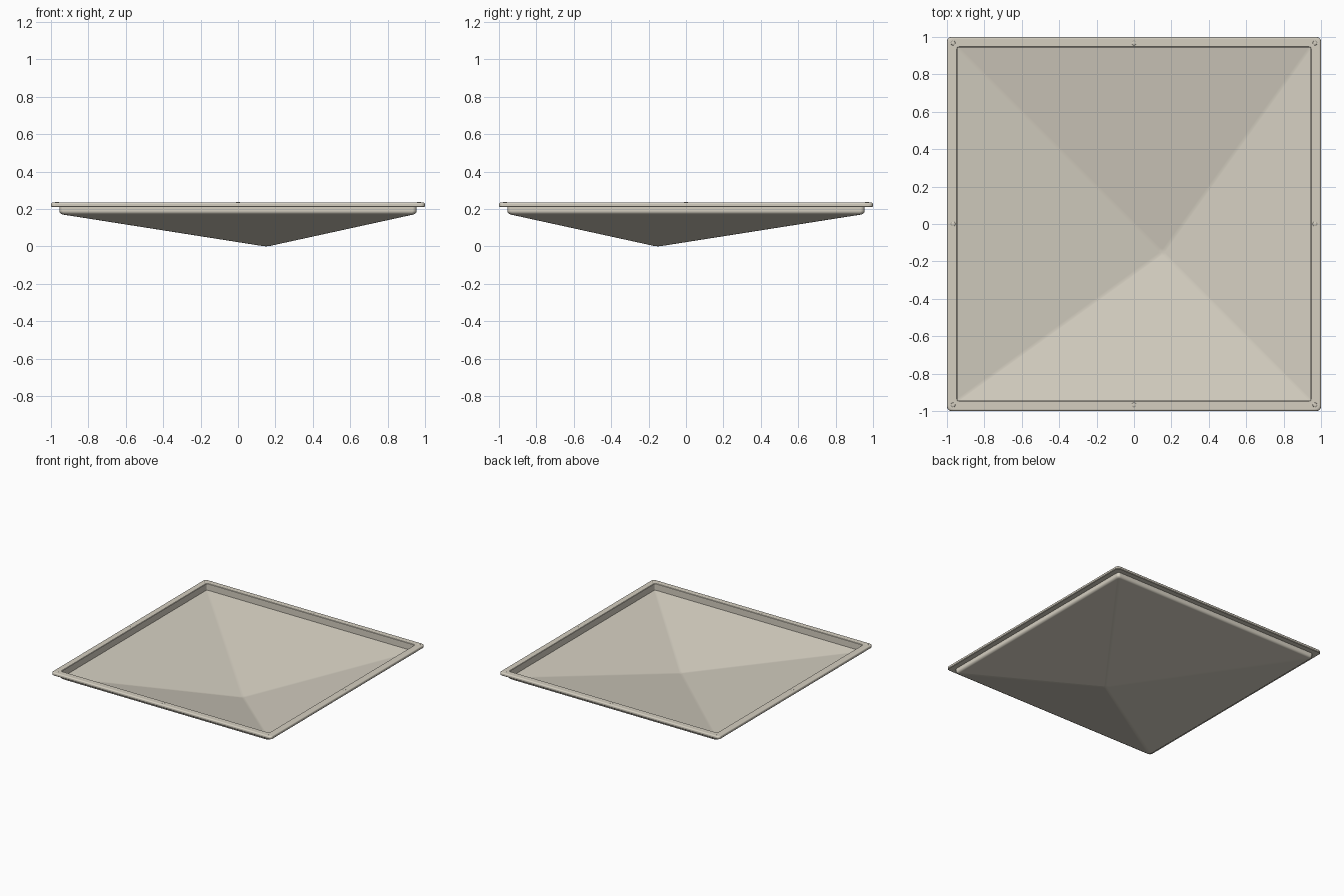
import bpy
import bmesh
import math

cube = bpy.data.objects.get("Cube")
if cube:
    bpy.data.objects.remove(cube, do_unlink=True)

mat = bpy.data.materials.new("warm_stone_grey")
mat.use_nodes = True
colour = (0.66, 0.62, 0.53, 1)
mat.diffuse_color = colour
mat.node_tree.nodes["Principled BSDF"].inputs["Base Color"].default_value = colour

DRAIN = (0.15, -0.15)   # lowest point of the sloping floor
RIM_TOP, RIM_BOTTOM = 0.235, 0.21
STEPS = 4


def ring(bm, half, z, radius, centre=(0, 0)):
    """Rounded square loop of vertices."""
    verts = []
    for corner in range(4):
        base = math.pi / 2 * corner
        sx = 1 if corner in (0, 3) else -1
        sy = 1 if corner < 2 else -1
        for i in range(STEPS + 1):
            a = base + math.pi / 2 * i / STEPS
            x = sx * (half - radius) + radius * math.cos(a)
            y = sy * (half - radius) + radius * math.sin(a)
            verts.append(bm.verts.new((centre[0] + x, centre[1] + y, z)))
    return verts


def finish(obj):
    obj.data.materials.append(mat)
    bpy.ops.object.select_all(action="DESELECT")
    obj.select_set(True)
    bpy.context.view_layer.objects.active = obj
    bpy.ops.object.shade_smooth_by_angle(angle=math.radians(35))


# Tray shell: inside floor, inner wall, rim, outer wall, sloping underside
bm = bmesh.new()
loops = [
    ring(bm, 0.02, 0.013, 0.015, DRAIN),
    ring(bm, 0.945, 0.18, 0.012),
    ring(bm, 0.945, RIM_TOP - 0.003, 0.012),
    ring(bm, 0.948, RIM_TOP, 0.013),
]
for i in range(4):      # rounded outer lip
    a = math.pi / 2 * i / 3
    loops.append(ring(bm, 0.99 + 0.01 * math.sin(a),
                      RIM_TOP - 0.01 + 0.01 * math.cos(a), 0.025))
loops += [
    ring(bm, 1.0, RIM_BOTTOM + 0.004, 0.025),
    ring(bm, 0.996, RIM_BOTTOM, 0.025),
    ring(bm, 0.955, RIM_BOTTOM, 0.022),
]
for i in range(5):      # rounded lower edge
    a = math.radians(80) * i / 4
    loops.append(ring(bm, 0.935 + 0.02 * math.cos(a),
                      0.19 - 0.02 * math.sin(a), 0.022))
loops.append(ring(bm, 0.02, 0.002, 0.015, DRAIN))

for lower, upper in zip(loops, loops[1:]):
    n = len(lower)
    for i in range(n):
        j = (i + 1) % n
        bm.faces.new((lower[i], lower[j], upper[j], upper[i]))
for loop, z in ((loops[0], 0.011), (loops[-1], 0)):
    tip = bm.verts.new((*DRAIN, z))
    for i, v in enumerate(loop):
        bm.faces.new((v, loop[(i + 1) % len(loop)], tip))
bmesh.ops.recalc_face_normals(bm, faces=bm.faces)

mesh = bpy.data.meshes.new("shallow_tray")
bm.to_mesh(mesh)
bm.free()
tray = bpy.data.objects.new("shallow_tray", mesh)
bpy.context.collection.objects.link(tray)
finish(tray)
weighted = tray.modifiers.new("flat_slopes", "WEIGHTED_NORMAL")
weighted.weight = 100
weighted.keep_sharp = True

# Low studs at the corners and mid-sides of the rim
for ix in (-1, 0, 1):
    for iy in (-1, 0, 1):
        if ix or iy:
            bpy.ops.mesh.primitive_uv_sphere_add(
                segments=12, ring_count=6, radius=0.012,
                location=(0.967 * ix, 0.967 * iy, RIM_TOP))
            stud = bpy.context.object
            stud.name = "rim_stud"
            stud.scale.z = 0.2
            finish(stud)
